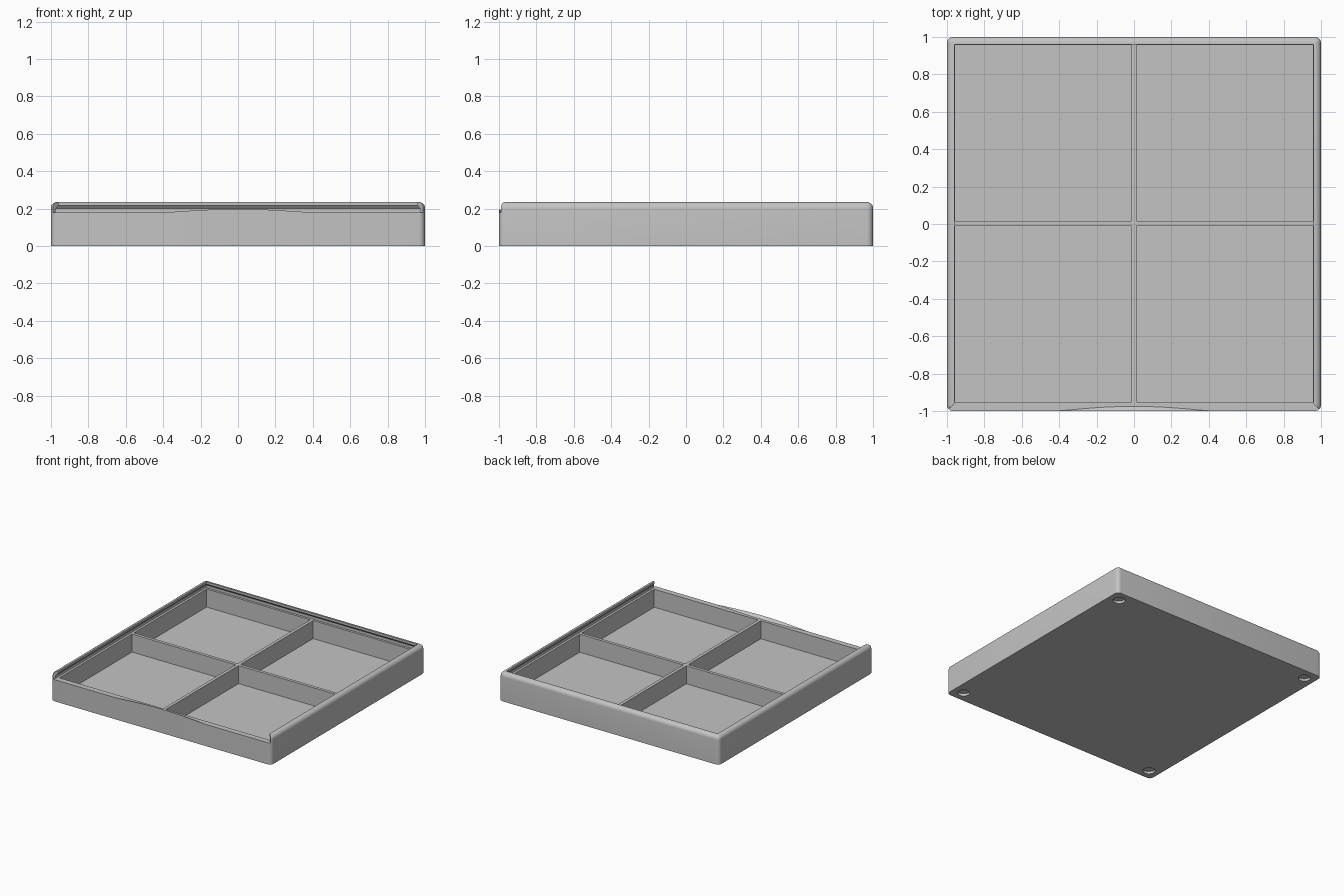
import bpy, bmesh, math
from mathutils import Matrix, Vector

if "Cube" in bpy.data.objects:
    bpy.data.objects.remove(bpy.data.objects["Cube"], do_unlink=True)

HEIGHT, LEDGE, FLOOR = 0.235, 0.178, 0.03
FILLET = 0.033

grey = bpy.data.materials.new("light grey")
grey.use_nodes = True
grey.diffuse_color = (0.55, 0.55, 0.55, 1)
grey.node_tree.nodes["Principled BSDF"].inputs["Base Color"].default_value = grey.diffuse_color


def make_object(name, bm):
    bmesh.ops.recalc_face_normals(bm, faces=bm.faces)
    mesh = bpy.data.meshes.new(name)
    bm.to_mesh(mesh)
    bm.free()
    mesh.materials.append(grey)
    obj = bpy.data.objects.new(name, mesh)
    bpy.context.collection.objects.link(obj)
    return obj


def add_box(bm, low, high):
    low, high = Vector(low), Vector(high)
    matrix = Matrix.Translation((low + high) / 2) @ Matrix.Diagonal((*(high - low), 1))
    bmesh.ops.create_cube(bm, size=1, matrix=matrix)


def loft(bm, rings):
    """Skin a list of equal-length rings and cap both ends."""
    rings = [[bm.verts.new(p) for p in ring] for ring in rings]
    for a, b in zip(rings, rings[1:]):
        for i in range(len(a)):
            j = (i + 1) % len(a)
            bm.faces.new((a[i], a[j], b[j], b[i]))
    bm.faces.new(rings[0])
    bm.faces.new(rings[-1])


def smooth(obj):
    bpy.ops.object.select_all(action="DESELECT")
    obj.select_set(True)
    bpy.context.view_layer.objects.active = obj
    bpy.ops.object.shade_smooth_by_angle(angle=math.radians(30))


# Outer block, rounded on its upright and top edges
bm = bmesh.new()
add_box(bm, (-1, -1, 0), (1, 1, HEIGHT))
round_edges = [e for e in bm.edges if max(v.co.z for v in e.verts) > 0]
bmesh.ops.bevel(bm, geom=round_edges, offset=FILLET, segments=6, profile=0.5, affect="EDGES")
tray = make_object("tray_body", bm)

# Dovetail lid channel, open and mitred at the front
bm = bmesh.new()
rings = []
for z, w in ((LEDGE, 0.975), (0.2, 0.975), (0.217, 0.96), (0.3, 0.96)):
    flare = 1.1
    rings.append([(-w, w, z), (-w, -w, z), (-flare, -flare, z),
                  (flare, -flare, z), (w, -w, z), (w, w, z)])
loft(bm, rings)
cutters = [make_object("lid_channel_cutter", bm)]

# Four compartments separated by thin dividers
bm = bmesh.new()
for x0, x1 in ((-0.956, -0.013), (0.013, 0.956)):
    for y0, y1 in ((-0.953, -0.011), (0.015, 0.957)):
        add_box(bm, (x0, y0, FLOOR), (x1, y1, 0.3))
cutters.append(make_object("compartment_cutter", bm))

# Shallow round recesses under the corners
bm = bmesh.new()
for x in (-0.91, 0.91):
    for y in (-0.91, 0.91):
        bmesh.ops.create_cone(bm, cap_ends=True, segments=32, radius1=0.046, radius2=0.046,
                              depth=0.04, matrix=Matrix.Translation((x, y, 0)))
cutters.append(make_object("foot_recess_cutter", bm))

# Carve the block and discard the cutters
for cutter in cutters:
    cutter.hide_render = True
    cut = tray.modifiers.new(cutter.name, "BOOLEAN")
    cut.operation, cut.solver, cut.object = "DIFFERENCE", "EXACT", cutter
depsgraph = bpy.context.evaluated_depsgraph_get()
carved = bpy.data.meshes.new_from_object(tray.evaluated_get(depsgraph))
tray.modifiers.clear()
tray.data = carved
for cutter in cutters:
    bpy.data.objects.remove(cutter, do_unlink=True)
smooth(tray)

# Low curved stop along the front wall, sloping back to the ledge
bm = bmesh.new()
rings = []
half, steps = 0.42, 28
for i in range(steps + 1):
    t = 2 * i / steps - 1
    h = 0.0002 + 0.019 * (1 - t * t) ** 1.3
    x = half * t
    rings.append([(x, -1, LEDGE), (x, -1, LEDGE + h), (x, -1 + 1.3 * h, LEDGE)])
loft(bm, rings)
smooth(make_object("front_lid_stop", bm))
